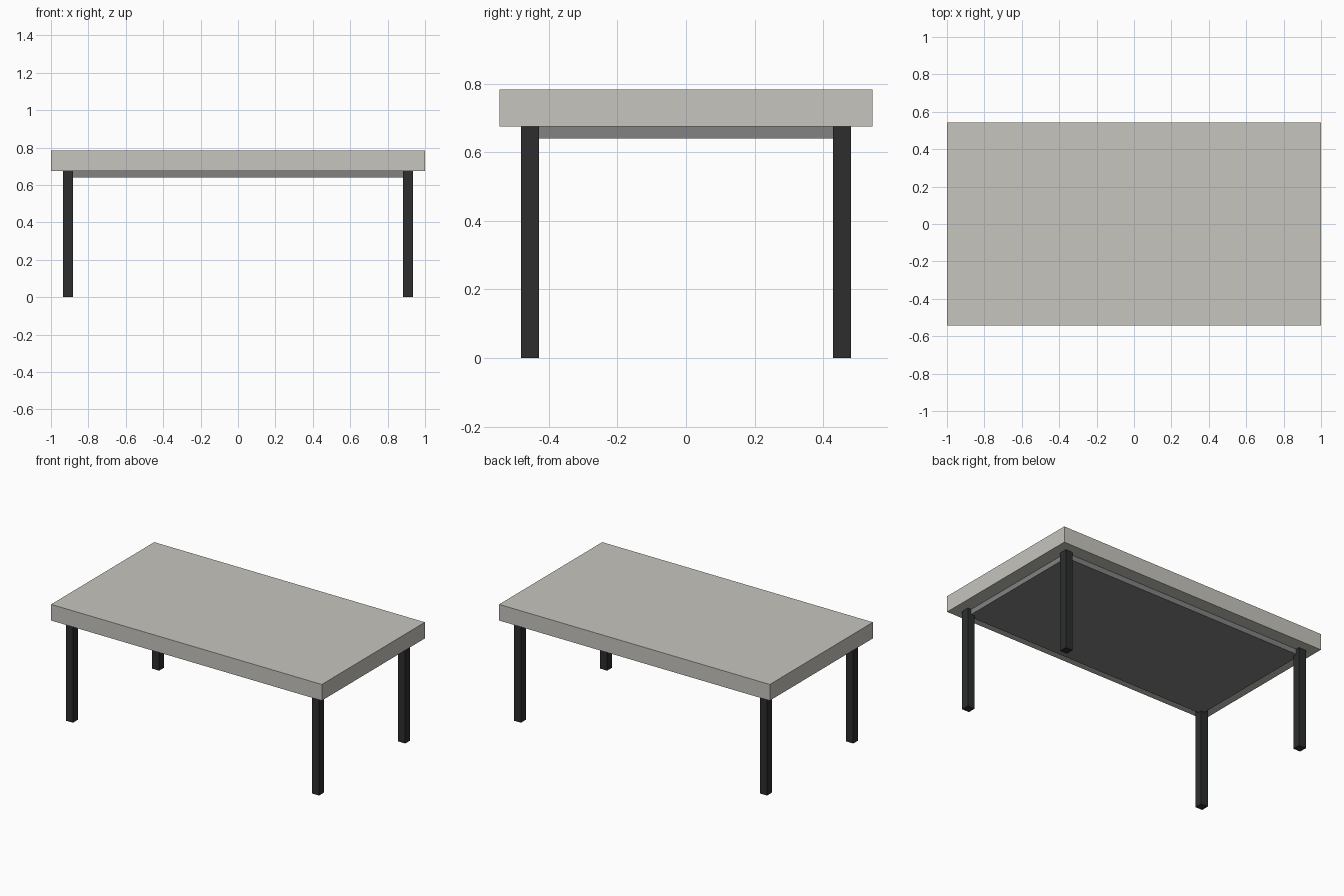
import bpy

if "Cube" in bpy.data.objects:
    bpy.data.objects.remove(bpy.data.objects["Cube"])


def material(name, rgb):
    m = bpy.data.materials.new(name)
    m.diffuse_color = (*rgb, 1.0)
    m.use_nodes = True
    m.node_tree.nodes["Principled BSDF"].inputs["Base Color"].default_value = m.diffuse_color
    return m


def box(name, center, size, mat):
    bpy.ops.mesh.primitive_cube_add(size=1, location=center)
    ob = bpy.context.object
    ob.name = name
    ob.scale = size
    bpy.ops.object.transform_apply(location=False, rotation=False, scale=True)
    ob.data.materials.append(mat)
    return ob


stone = material("warm_light_grey", (0.57, 0.556, 0.515))
grey = material("mid_grey", (0.225, 0.225, 0.225))
black = material("near_black", (0.026, 0.027, 0.027))

TOP, UNDER, APRON = 0.783, 0.675, 0.64   # heights of the slab and apron
LX, LY, LEG = 0.909, 0.455, 0.053        # leg centres and thickness

# Thick table top
box("table_top", (0, 0, (TOP + UNDER) / 2), (2.0, 1.088, TOP - UNDER), stone)

# Shallow support panel under the top, running between the leg centres
box("under_panel", (0, 0, (UNDER + APRON) / 2),
    (2 * LX, 2 * LY, UNDER - APRON), grey)

# Four square legs
for sx, side in ((-1, "left"), (1, "right")):
    for sy, end in ((-1, "front"), (1, "back")):
        box(f"{end}_{side}_leg", (sx * LX, sy * LY, UNDER / 2),
            (LEG, LEG, UNDER), black)
